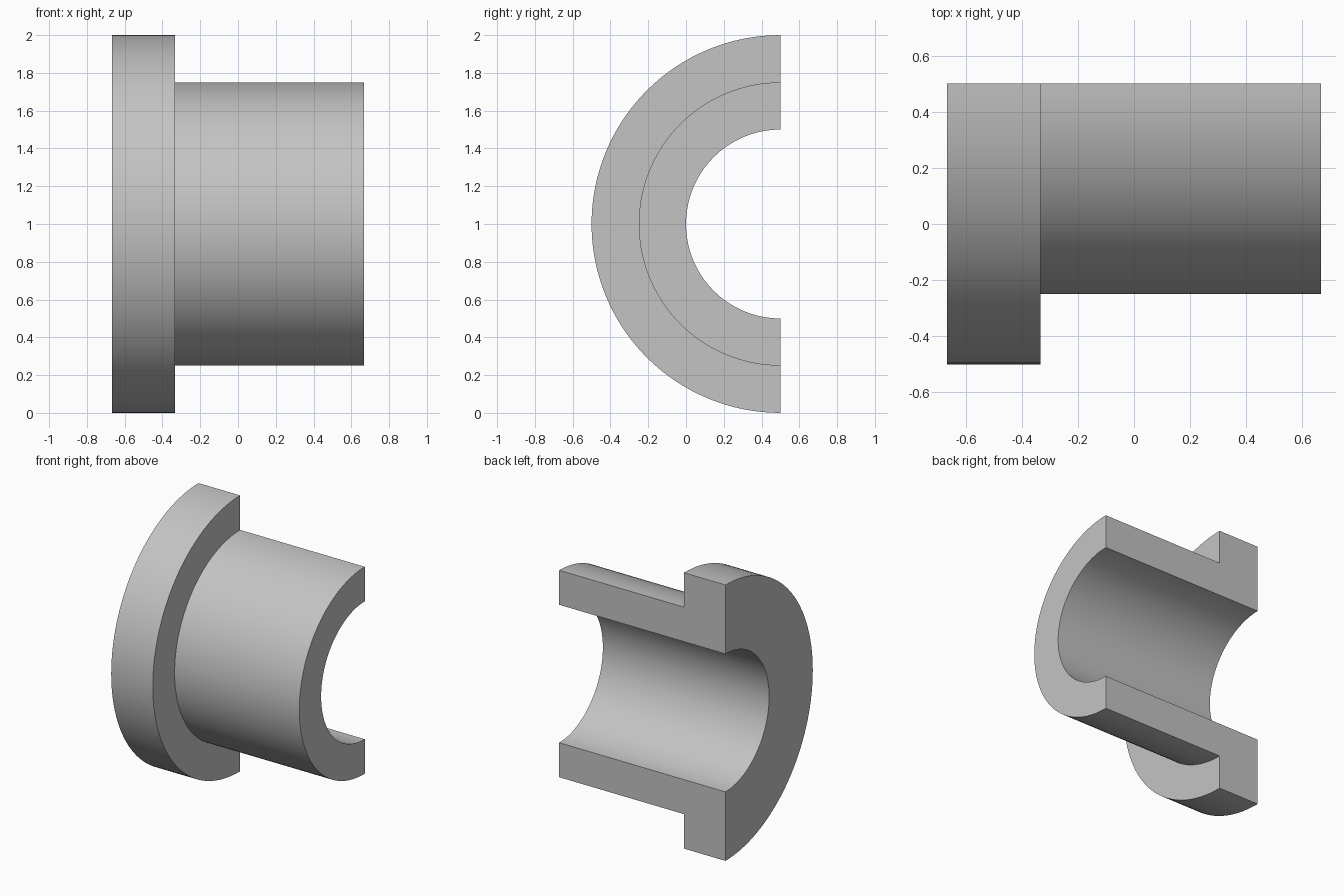
import bpy
import bmesh
import math

cube = bpy.data.objects.get("Cube")
if cube:
    bpy.data.objects.remove(cube, do_unlink=True)

# Plain grey material
grey = bpy.data.materials.new("grey")
grey.use_nodes = True
colour = (0.55, 0.55, 0.55, 1)
grey.diffuse_color = colour
grey.node_tree.nodes["Principled BSDF"].inputs["Base Color"].default_value = colour

# L-shaped section as (x, radius): bore, sleeve and flange
END, STEP = 2 / 3, -1 / 3
BORE, SLEEVE, FLANGE = 0.5, 0.75, 1.0
section = [(-END, BORE), (END, BORE), (END, SLEEVE),
           (STEP, SLEEVE), (STEP, FLANGE), (-END, FLANGE)]
SEGMENTS = 64
AXIS_Y, AXIS_Z = 0.5, 1.0

# Sweep the section half a turn around the x axis, through the front
bm = bmesh.new()
rings = []
for i in range(SEGMENTS + 1):
    a = math.pi * i / SEGMENTS
    rings.append([bm.verts.new((x, AXIS_Y - r * math.sin(a), AXIS_Z + r * math.cos(a)))
                  for x, r in section])
for r0, r1 in zip(rings, rings[1:]):
    for j in range(len(section)):
        k = (j + 1) % len(section)
        bm.faces.new((r0[j], r0[k], r1[k], r1[j]))

# Flat cut faces at the back
bm.faces.new(rings[0])
bm.faces.new(rings[-1])
bmesh.ops.recalc_face_normals(bm, faces=bm.faces)

mesh = bpy.data.meshes.new("flanged_half_bushing")
bm.to_mesh(mesh)
bm.free()
mesh.materials.append(grey)
bushing = bpy.data.objects.new("flanged_half_bushing", mesh)
bpy.context.collection.objects.link(bushing)

# Smooth curved walls, sharp corners
bpy.ops.object.select_all(action='DESELECT')
bushing.select_set(True)
bpy.context.view_layer.objects.active = bushing
bpy.ops.object.shade_smooth_by_angle(angle=math.radians(30))
